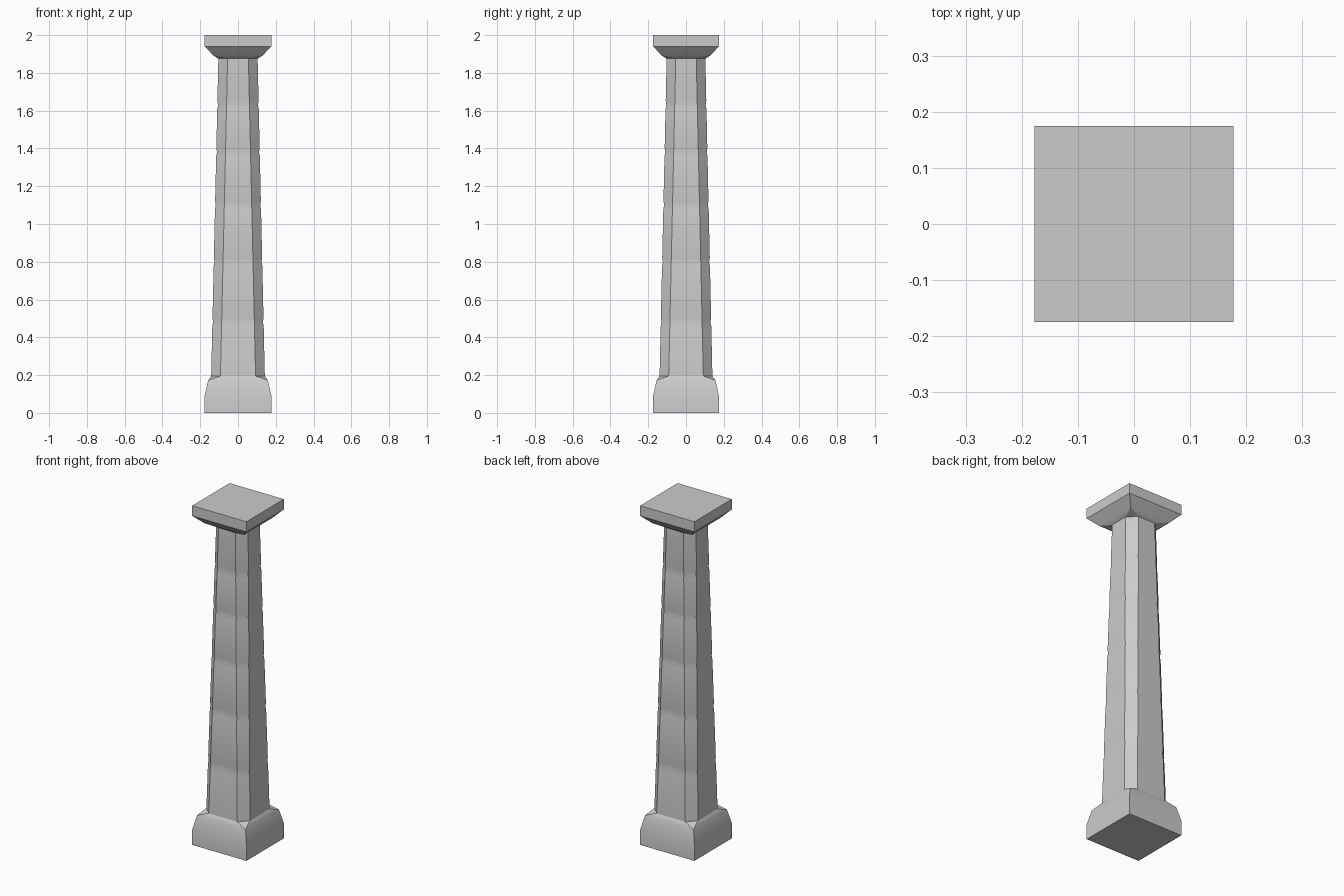
import bpy, bmesh, math

if "Cube" in bpy.data.objects:
    bpy.data.objects.remove(bpy.data.objects["Cube"])

Y_SCALE = 0.985  # plan is slightly shallower than wide


def ring(a, b, z):
    """Chamfered square: half width a, half length of flat side b (b == a is a plain square)."""
    pts = [(a, -b), (a, b), (b, a), (-b, a), (-a, b), (-a, -b), (-b, -a), (b, -a)]
    return [(x, y * Y_SCALE, z) for x, y in pts]


def loft(name, sections, cap_bottom=False, cap_top=False):
    bm = bmesh.new()
    rows = [[bm.verts.new(p) for p in ring(*s)] for s in sections]
    for lo, hi in zip(rows, rows[1:]):
        for i in range(8):
            j = (i + 1) % 8
            bm.faces.new((lo[i], lo[j], hi[j], hi[i]))
    if cap_bottom:
        bm.faces.new(rows[0][::-1])
    if cap_top:
        bm.faces.new(rows[-1])
    bmesh.ops.remove_doubles(bm, verts=bm.verts[:], dist=1e-5)
    me = bpy.data.meshes.new(name)
    bm.to_mesh(me)
    bm.free()
    ob = bpy.data.objects.new(name, me)
    bpy.context.collection.objects.link(ob)
    bpy.ops.object.select_all(action='DESELECT')
    ob.select_set(True)
    bpy.context.view_layer.objects.active = ob
    bpy.ops.object.shade_smooth_by_angle(angle=math.radians(25))
    return ob


Z0, Z1, A0, A1, CHAMFER = 0.195, 1.875, 0.142, 0.104, 0.049


def shaft_section(z, inset=0.0):
    a = A0 + (A1 - A0) * (z - Z0) / (Z1 - Z0)
    return (a - inset, a - CHAMFER, z)


# Square plinth with sloped shoulders running into the chamfered shaft
loft("base", [(0.177, 0.177, 0), (0.177, 0.177, 0.09), (0.158, 0.158, 0.172),
              shaft_section(Z0)], cap_bottom=True)

# Tapered shaft with shallow joints between the drums
sections = [shaft_section(Z0)]
for z in (0.48, 0.80, 1.10, 1.38, 1.63):
    sections += [shaft_section(z - 0.022), shaft_section(z, 0.004), shaft_section(z + 0.022)]
sections.append(shaft_section(Z1))
loft("shaft", sections)

# Flared capital with square slab
loft("capital", [shaft_section(Z1), (0.13, 0.13, 1.892), (0.177, 0.177, 1.94),
                 (0.177, 0.177, 2.0)], cap_top=True)
